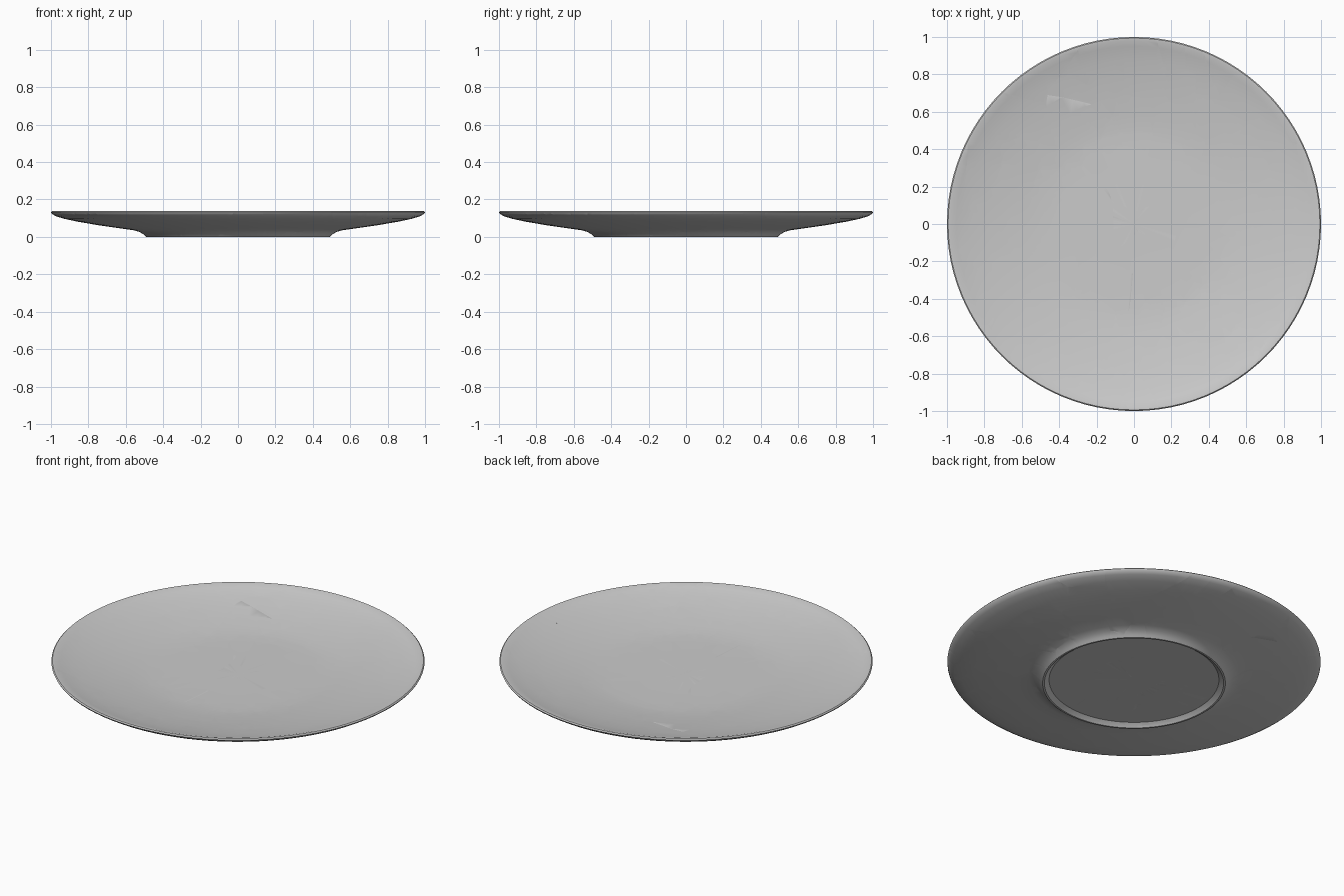
import bpy, bmesh, math, random
from mathutils import Vector

if "Cube" in bpy.data.objects:
    bpy.data.objects.remove(bpy.data.objects["Cube"])

random.seed(11)
SEGMENTS = 96

# Half profile of the plate: underside, foot ring, rim, upper dish (radius, height)
PROFILE = [(0, .02), (.25, .02), (.455, .02), (.472, .008), (.48, 0), (.49, 0),
           (.503, .012), (.525, .026), (.56, .036), (.64, .047), (.75, .063),
           (.86, .082), (.93, .097), (.975, .111), (.996, .124), (1, .132),
           (.994, .138), (.98, .137), (.95, .128), (.88, .112), (.78, .094),
           (.68, .08), (.58, .068), (.5, .061), (.42, .058), (.25, .057), (0, .057)]


def make_plate():
    """Lathe the profile into a closed plate."""
    bm = bmesh.new()
    verts = [bm.verts.new((r, 0, z)) for r, z in PROFILE]
    edges = [bm.edges.new(pair) for pair in zip(verts, verts[1:])]
    bmesh.ops.spin(bm, geom=verts + edges, cent=(0, 0, 0), axis=(0, 0, 1),
                   angle=math.tau, steps=SEGMENTS, use_duplicate=False)
    bmesh.ops.remove_doubles(bm, verts=bm.verts, dist=1e-4)
    bmesh.ops.recalc_face_normals(bm, faces=bm.faces)
    return bm


def scatter(count, r_min, r_max):
    """Random crack sites within a ring."""
    sites = []
    for _ in range(count):
        r = math.sqrt(random.uniform(r_min ** 2, r_max ** 2))
        a = random.uniform(0, math.tau)
        sites.append(Vector((r * math.cos(a), r * math.sin(a), random.uniform(.04, .09))))
    return sites


def cut_shard(plate, site, sites):
    """Keep only the part of the plate that is nearest to this site."""
    bm = plate.copy()
    for other in sorted(sites, key=lambda s: (s - site).length):
        gap = other - site
        if gap.length < 1e-6:
            continue
        if not bm.verts or gap.length > 2 * max((v.co - site).length for v in bm.verts):
            break
        bmesh.ops.bisect_plane(bm, geom=bm.verts[:] + bm.edges[:] + bm.faces[:],
                               dist=1e-5, plane_co=(site + other) / 2,
                               plane_no=gap, clear_outer=True)
        rim = [e for e in bm.edges if e.is_boundary]
        if rim:
            caps = bmesh.ops.holes_fill(bm, edges=rim, sides=0)["faces"]
            bmesh.ops.triangulate(bm, faces=caps, ngon_method='EAR_CLIP')
    return bm


# Broken plate: large pieces overall, smaller ones around the foot ring
plate = make_plate()
sites = scatter(12, 0, .4) + scatter(45, .38, .58) + scatter(68, .55, 1)
shards = []
for i, site in enumerate(sites):
    bm = cut_shard(plate, site, sites)
    if bm.faces:
        bmesh.ops.recalc_face_normals(bm, faces=bm.faces)
        mesh = bpy.data.meshes.new(f"plate_shard_{i:03d}")
        bm.to_mesh(mesh)
        shard = bpy.data.objects.new(mesh.name, mesh)
        bpy.context.collection.objects.link(shard)
        shards.append(shard)
    bm.free()
plate.free()

# Smooth glaze, sharp break edges
for shard in shards:
    shard.select_set(True)
bpy.context.view_layer.objects.active = shards[0]
bpy.ops.object.shade_smooth_by_angle(angle=math.radians(35))
